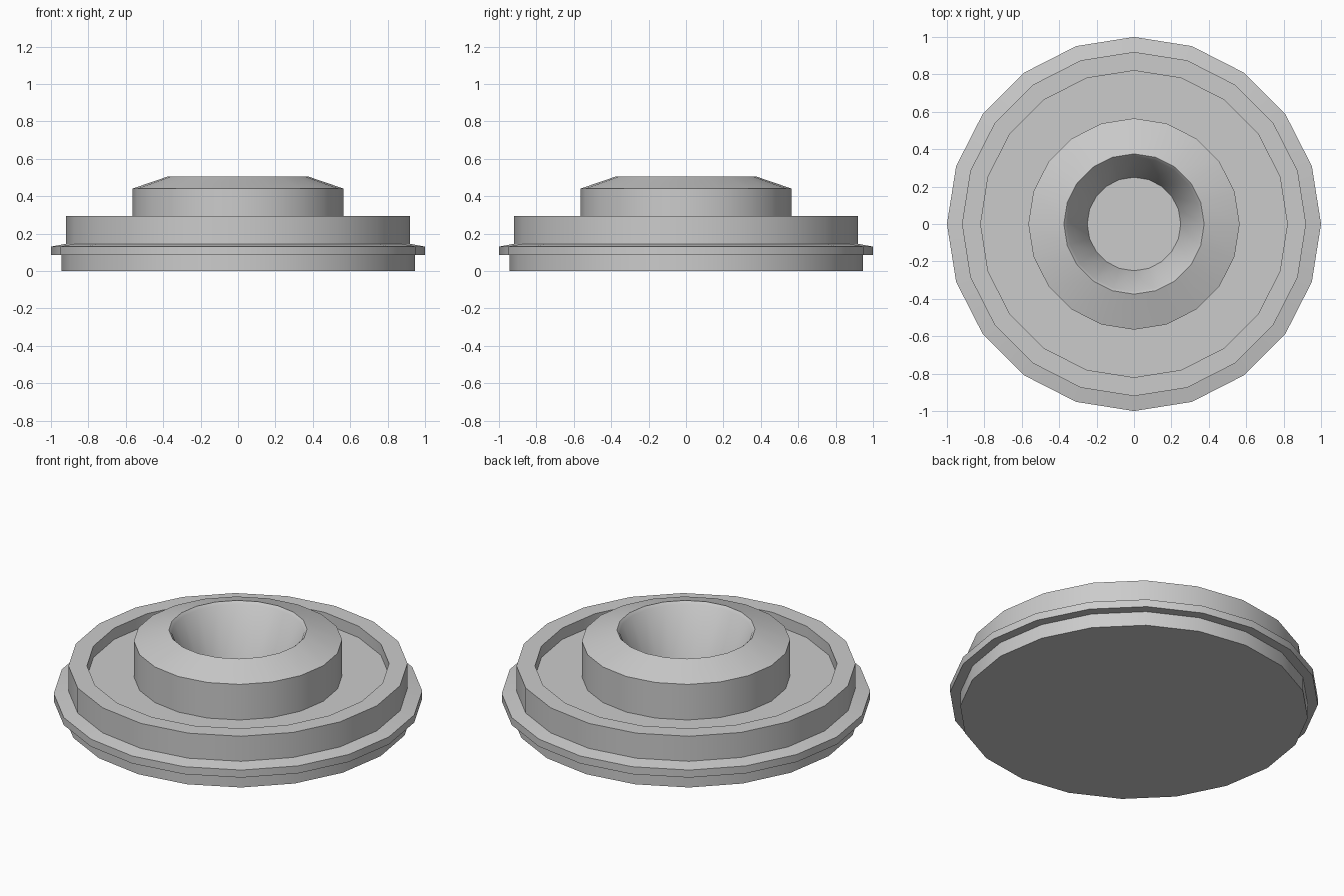
import bpy
import bmesh
import math

SIDES = 20

default_cube = bpy.data.objects.get("Cube")
if default_cube:
    bpy.data.objects.remove(default_cube, do_unlink=True)


def make_material(name, color):
    mat = bpy.data.materials.new(name)
    mat.use_nodes = True
    mat.diffuse_color = color
    mat.node_tree.nodes["Principled BSDF"].inputs["Base Color"].default_value = color
    return mat


def lathe(name, profile, mat, cap_start=False, cap_end=False):
    """Turn a (radius, height) profile around z, with optional flat end caps."""
    bm = bmesh.new()
    rings = []
    for radius, height in profile:
        angles = [math.tau * i / SIDES for i in range(SIDES)]
        rings.append([bm.verts.new((radius * math.cos(a), radius * math.sin(a), height))
                      for a in angles])
    for low, high in zip(rings, rings[1:]):
        for i in range(SIDES):
            j = (i + 1) % SIDES
            bm.faces.new((low[i], low[j], high[j], high[i]))
    if cap_start:
        bm.faces.new(rings[0][::-1])
    if cap_end:
        bm.faces.new(rings[-1])
    mesh = bpy.data.meshes.new(name)
    bm.to_mesh(mesh)
    bm.free()
    mesh.materials.append(mat)
    obj = bpy.data.objects.new(name, mesh)
    bpy.context.collection.objects.link(obj)
    bpy.ops.object.select_all(action="DESELECT")
    obj.select_set(True)
    bpy.context.view_layer.objects.active = obj
    bpy.ops.object.shade_smooth_by_angle(angle=math.radians(30))
    return obj


grey = make_material("light grey", (0.6, 0.6, 0.6, 1))
FLOOR = 0.227

# Foot closed at the bottom
lathe("foot", [(0.945, 0), (0.945, 0.085)], grey, cap_start=True)

# Protruding flange with a gently sloped top
lathe("flange", [(0.945, 0.085), (1, 0.085), (1, 0.13), (0.92, 0.145)], grey)

# Raised rim around the recessed floor
lathe("rim", [(0.92, 0.145), (0.92, 0.295), (0.82, 0.295), (0.82, FLOOR)], grey)
lathe("recessed_floor", [(0.82, FLOOR), (0.565, FLOOR)], grey)

# Central hub with sloped shoulder, chamfered lip and tapered socket
lathe("hub", [(0.565, FLOOR), (0.565, 0.44), (0.375, 0.505)], grey)
lathe("socket", [(0.375, 0.505), (0.36, 0.49), (0.25, 0.2)], grey, cap_end=True)
